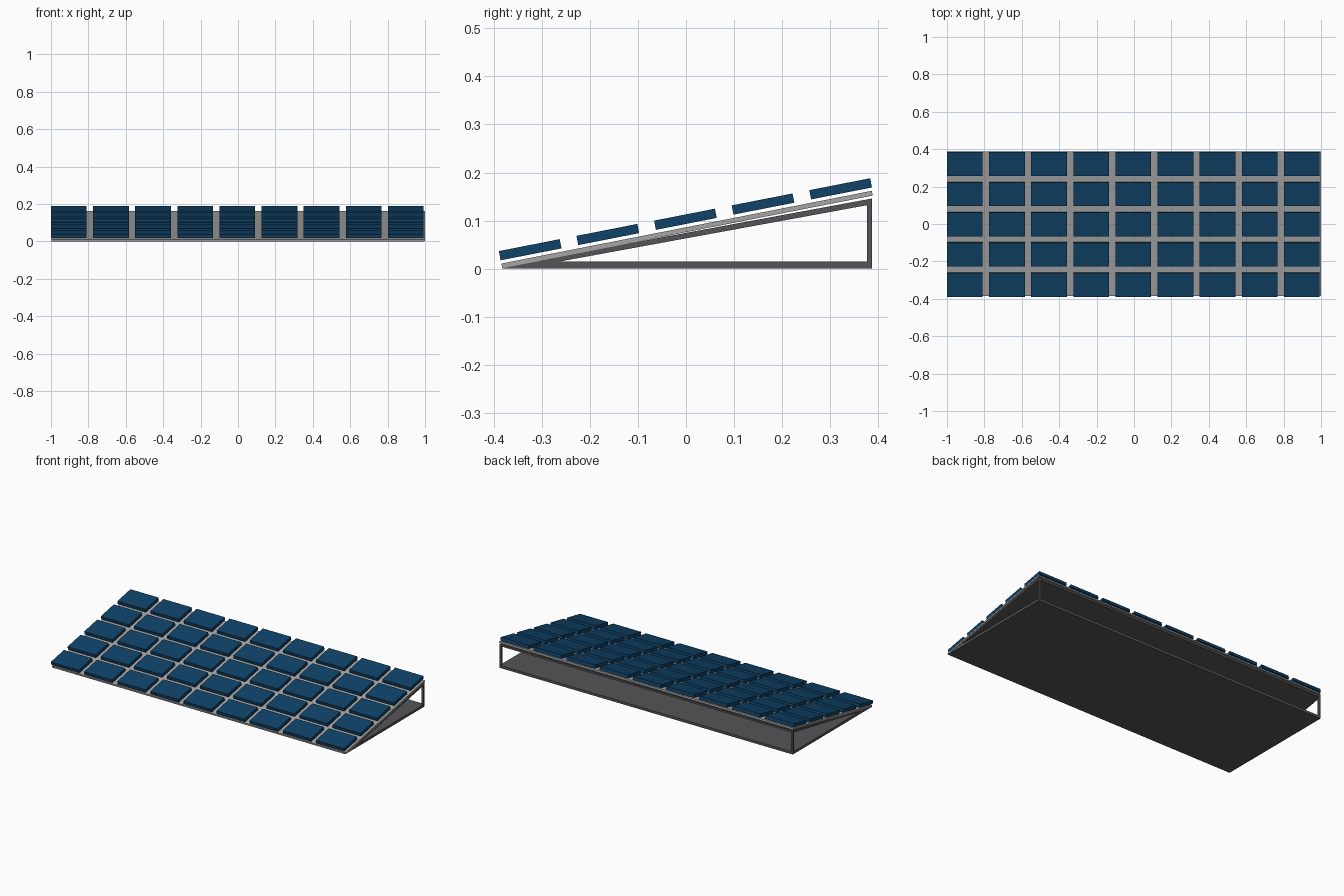
import bpy, bmesh, math

if "Cube" in bpy.data.objects:
    bpy.data.objects.remove(bpy.data.objects["Cube"])

ANGLE = math.radians(11.1)
CA, SA = math.cos(ANGLE), math.sin(ANGLE)


def material(name, rgb):
    m = bpy.data.materials.new(name)
    m.diffuse_color = (*rgb, 1)
    m.use_nodes = True
    m.node_tree.nodes["Principled BSDF"].inputs["Base Color"].default_value = m.diffuse_color
    return m


dark = material("dark_metal", (0.09, 0.09, 0.095))
light = material("light_metal", (0.38, 0.38, 0.38))
blue = material("cell_blue", (0.005, 0.053, 0.135))


def extrude_profile(name, profile, x0, x1, mat):
    """Extrude a (y, z) outline along x."""
    bm = bmesh.new()
    face = bm.faces.new([bm.verts.new((x0, y, z)) for y, z in profile])
    ext = bmesh.ops.extrude_face_region(bm, geom=[face])
    verts = [g for g in ext["geom"] if isinstance(g, bmesh.types.BMVert)]
    bmesh.ops.translate(bm, verts=verts, vec=(x1 - x0, 0, 0))
    bmesh.ops.recalc_face_normals(bm, faces=bm.faces)
    me = bpy.data.meshes.new(name)
    bm.to_mesh(me)
    bm.free()
    me.materials.append(mat)
    ob = bpy.data.objects.new(name, me)
    bpy.context.collection.objects.link(ob)
    return ob


def tilted(y, z, length, thick):
    """Tilted rectangle, (y, z) is its lower front corner."""
    return [(y + a * CA - b * SA, z + a * SA + b * CA)
            for a, b in ((0, 0), (length, 0), (length, thick), (0, thick))]


# Wedge frame: base plate, sloped plate, two back corner posts
extrude_profile("base_plate", [(-0.375, 0), (0.387, 0), (0.387, 0.015), (-0.31, 0.015)],
                -0.998, 0.998, dark)
extrude_profile("sloped_plate", [(-0.382, 0), (-0.32, 0.0045), (0.387, 0.134), (0.387, 0.146), (-0.382, 0.004)],
                -0.998, 0.998, dark)
for side, x in (("left", -0.998), ("right", 0.986)):
    extrude_profile(side + "_back_post", [(0.376, 0.01), (0.387, 0.01), (0.387, 0.14), (0.376, 0.138)],
                    x, x + 0.012, dark)

# Light backing panel
extrude_profile("backing_panel", tilted(-0.382, 0.001, 0.785, 0.010), -0.998, 1.0, light)

# Grid of floating solar cells
COLS, ROWS = 9, 5
PX, PY = 0.2252, 0.1645
for r in range(ROWS):
    y, z = -0.3855 + r * PY * CA, 0.0175 + r * PY * SA
    for c in range(COLS):
        x = -1.0 + c * PX
        extrude_profile(f"cell_{r}_{c}", tilted(y, z, 0.129, 0.0195), x, x + 0.191, blue)
